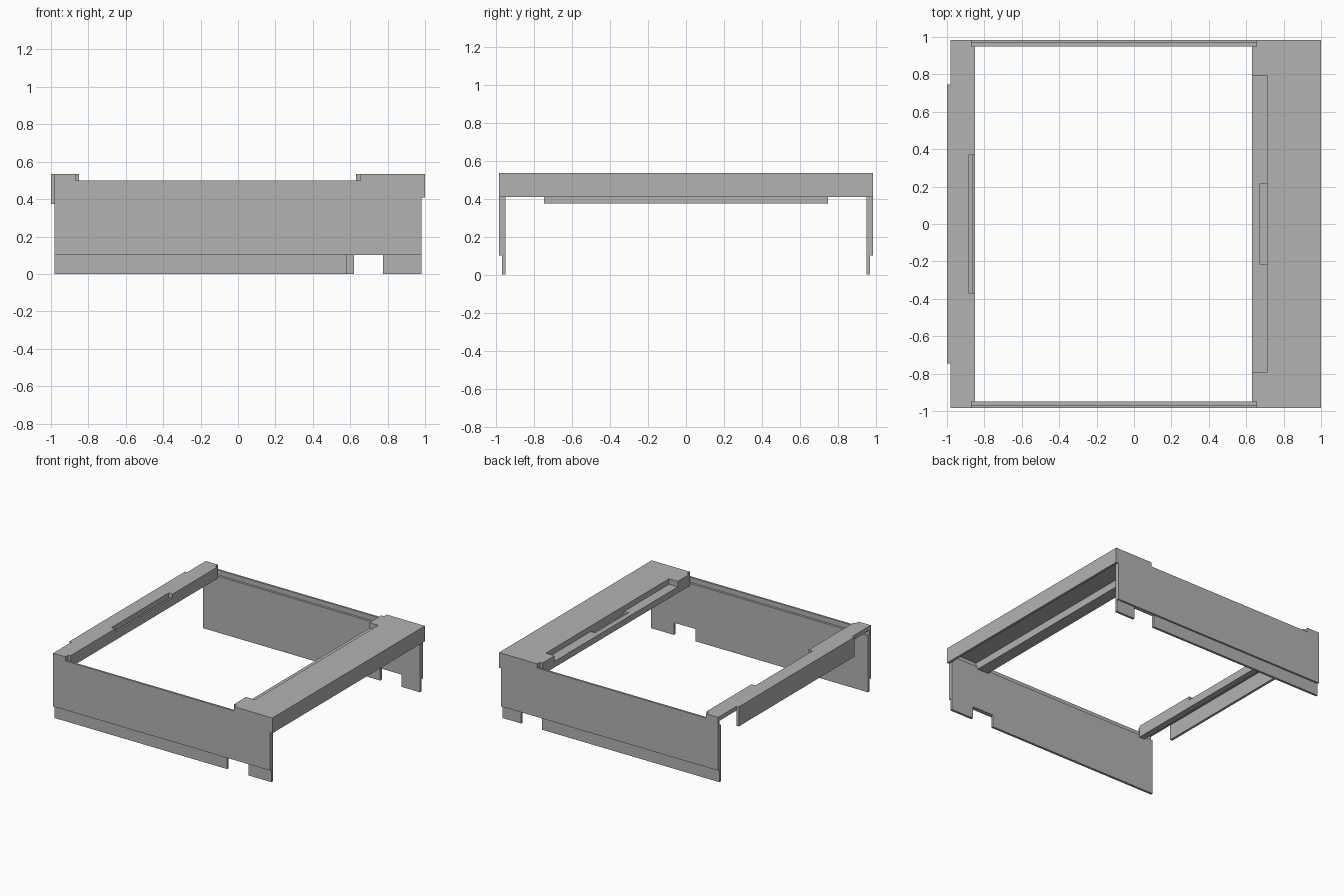
import bpy
import bmesh
from mathutils import Vector

cube = bpy.data.objects.get("Cube")
if cube:
    bpy.data.objects.remove(cube, do_unlink=True)

grey = bpy.data.materials.new("plain_grey")
grey.use_nodes = True
tone = (0.45, 0.45, 0.45, 1)
grey.diffuse_color = tone
grey.node_tree.nodes["Principled BSDF"].inputs["Base Color"].default_value = tone

W = 0.985    # half depth of the frame
TOP = 0.535  # top of the rails


def extrude(name, profile, place, start, end):
    """Extrude a closed 2D profile; place(u, v, t) maps it into space."""
    bm = bmesh.new()
    face = bm.faces.new([bm.verts.new(place(u, v, start)) for u, v in profile])
    shift = Vector(place(0, 0, end)) - Vector(place(0, 0, start))
    made = bmesh.ops.extrude_face_region(bm, geom=[face])
    moved = [g for g in made["geom"] if isinstance(g, bmesh.types.BMVert)]
    bmesh.ops.translate(bm, vec=shift, verts=moved)
    bmesh.ops.recalc_face_normals(bm, faces=bm.faces)
    mesh = bpy.data.meshes.new(name)
    bm.to_mesh(mesh)
    bm.free()
    mesh.materials.append(grey)
    obj = bpy.data.objects.new(name, mesh)
    bpy.context.collection.objects.link(obj)
    return obj


def box(name, x, y, z):
    corners = [(x[0], z[0]), (x[1], z[0]), (x[1], z[1]), (x[0], z[1])]
    return extrude(name, corners, lambda u, v, t: (u, t, v), *y)


def cut(obj, x, y, z):
    """Subtract a box from an object."""
    cutter = box("cutter", x, y, z)
    cutter.hide_render = True
    mod = obj.modifiers.new("cut", "BOOLEAN")
    mod.operation = "DIFFERENCE"
    mod.solver = "EXACT"
    mod.object = cutter
    bpy.context.view_layer.objects.active = obj
    bpy.ops.object.modifier_apply(modifier=mod.name)
    bpy.data.objects.remove(cutter, do_unlink=True)


# Side walls: stepped sheet with a thinner lip below and a notch in the lip
wall_profile = [(W, 0.1), (W, 0.5), (0.968, 0.5), (0.968, 0.46),
                (0.95, 0.46), (0.95, 0), (0.97, 0), (0.97, 0.1)]
for name, s, notch in (("front_wall", -1, (0.58, 0.775)),
                       ("back_wall", 1, (0.62, 0.81))):
    wall = extrude(name, wall_profile, lambda u, v, t: (t, s * u, v), -0.98, 0.98)
    cut(wall, notch, (s * 0.96 - 0.1, s * 0.96 + 0.1), (-0.1, 0.1))

# Left rail: wide top plate, outer skirt and stepped inner edge
left_profile = [(0.63, 0.44), (0.73, 0.44), (0.73, 0.5), (0.98, 0.5),
                (0.98, 0.41), (1.0, 0.41), (1.0, TOP), (0.63, TOP)]
left_rail = extrude("left_rail", left_profile, lambda u, v, t: (u, t, v), -W, W)
cut(left_rail, (0.6, 0.71), (-0.795, 0.795), (0.49, 0.6))
cut(left_rail, (0.67, 0.71), (-0.215, 0.215), (0.465, 0.6))

# Right rail: narrow top plate with a slot along the inner edge
right_profile = [(-0.98, 0.5), (-0.9, 0.5), (-0.9, 0.44),
                 (-0.85, 0.44), (-0.85, TOP), (-0.98, TOP)]
right_rail = extrude("right_rail", right_profile, lambda u, v, t: (u, t, v), -W, W)
cut(right_rail, (-0.885, -0.8), (-0.37, 0.37), (0.505, 0.6))
cut(right_rail, (-0.885, -0.865), (-0.37, 0.37), (0.475, 0.6))

# Corner reliefs where the rails meet the walls
for s in (-1, 1):
    span = sorted((s * 0.95, s * 1.1))
    cut(left_rail, (0.5, 0.655), span, (0.3, 0.7))
    cut(right_rail, (-0.87, -0.7), span, (0.3, 0.7))

# Hanging tab on the outside of the right rail
box("right_tab", (-1.0, -0.98), (-0.747, 0.747), (0.375, TOP))
